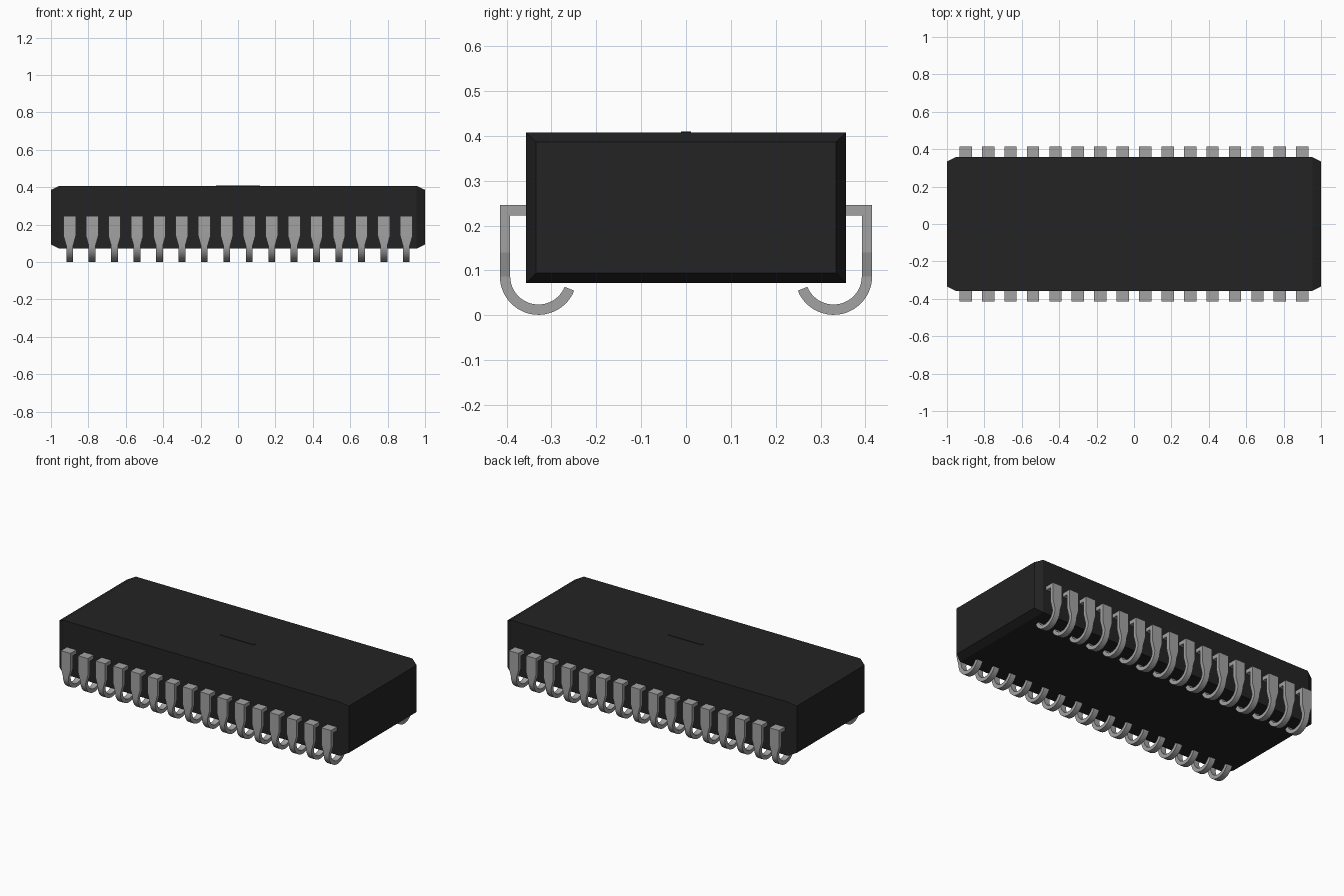
import bpy, bmesh
from math import sin, cos, radians

if "Cube" in bpy.data.objects:
    bpy.data.objects.remove(bpy.data.objects["Cube"])


def make_material(name, value):
    mat = bpy.data.materials.new(name)
    mat.use_nodes = True
    colour = (value, value, value, 1)
    mat.diffuse_color = colour
    mat.node_tree.nodes["Principled BSDF"].inputs["Base Color"].default_value = colour
    return mat


def loft(name, rings, mat):
    """Skin a list of four-cornered rings and cap both ends."""
    bm = bmesh.new()
    loops = [[bm.verts.new(p) for p in ring] for ring in rings]
    for a, b in zip(loops, loops[1:]):
        for i in range(4):
            j = (i + 1) % 4
            bm.faces.new((a[i], a[j], b[j], b[i]))
    bm.faces.new(loops[0])
    bm.faces.new(loops[-1])
    bmesh.ops.recalc_face_normals(bm, faces=bm.faces)
    mesh = bpy.data.meshes.new(name)
    bm.to_mesh(mesh)
    bm.free()
    mesh.materials.append(mat)
    obj = bpy.data.objects.new(name, mesh)
    bpy.context.collection.objects.link(obj)
    return obj


def body_ring(x, half_y, low, high):
    return [(x, -half_y, low), (x, half_y, low), (x, half_y, high), (x, -half_y, high)]


black = make_material("black plastic", 0.017)
grey = make_material("grey metal", 0.36)

# Package body with chamfered ends
end, full = (0.334, 0.094, 0.386), (0.357, 0.072, 0.407)
loft("package_body", [body_ring(-1, *end), body_ring(-0.955, *full),
                      body_ring(0.955, *full), body_ring(1, *end)], black)

# Plain raised strip on the top
loft("top_strip", [body_ring(-0.118, 0.011, 0.4, 0.41),
                   body_ring(0.118, 0.011, 0.4, 0.41)], black)

# Lead profile: outer (y, z), inner (y, z), half width
WIDE, NARROW = 0.033, 0.018
OUTER, INNER, CENTRE_Y, CENTRE_Z = 0.086, 0.063, 0.329, 0.087
profile = [((0.33, 0.246), (0.33, 0.222), WIDE),
           ((0.415, 0.246), (0.392, 0.222), WIDE),
           ((0.415, 0.14), (0.392, 0.14), WIDE)]
STEPS = 24
for i in range(STEPS + 1):
    a = -radians(158) * i / STEPS
    pair = [(CENTRE_Y + r * cos(a), CENTRE_Z + r * sin(a)) for r in (OUTER, INNER)]
    profile.append((*pair, NARROW))

# One hooked lead, repeated along the side and mirrored to the other side
FIRST = -0.9
rings = [[(FIRST - w, *o), (FIRST + w, *o), (FIRST + w, *n), (FIRST - w, *n)]
         for o, n, w in profile]
leads = loft("hooked_leads", rings, grey)
bpy.ops.object.select_all(action="DESELECT")
leads.select_set(True)
bpy.context.view_layer.objects.active = leads
bpy.ops.object.shade_smooth_by_angle(angle=radians(12))

row = leads.modifiers.new("row", "ARRAY")
row.count = 16
row.use_relative_offset = False
row.use_constant_offset = True
row.constant_offset_displace = (0.12, 0, 0)
mirror = leads.modifiers.new("both_sides", "MIRROR")
mirror.use_axis = (False, True, False)
mirror.use_mirror_merge = False
